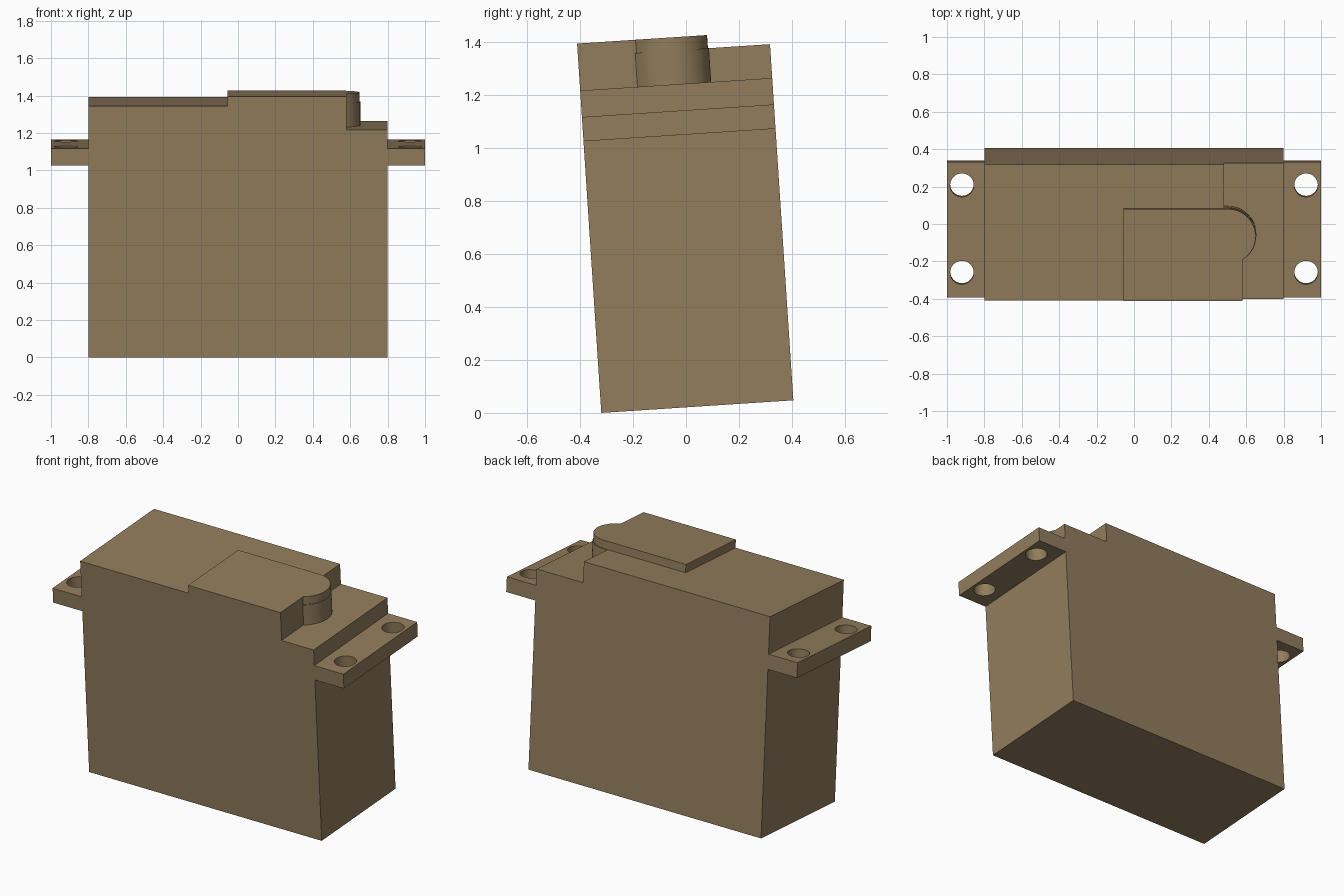
import bpy
import bmesh
from math import asin, acos, cos, sin, pi, radians
from mathutils import Matrix

cube = bpy.data.objects.get("Cube")
if cube:
    bpy.data.objects.remove(cube, do_unlink=True)

# Single casing colour
tan = bpy.data.materials.new("tan_plastic")
TAN = (0.29, 0.205, 0.108, 1)
tan.use_nodes = True
tan.diffuse_color = TAN
tan.node_tree.nodes["Principled BSDF"].inputs["Base Color"].default_value = TAN

# The whole casing leans back about its front bottom edge
LEAN = Matrix.Translation((0, -0.32, 0)) @ Matrix.Rotation(radians(3.75), 4, "X")
DEPTH = 0.727
FLOOR, SHELF, DECK, TOP = 0, 1.22, 1.348, 1.398


def extrude(name, outline, offset):
    """Fill an outline, extrude it by offset and lean it."""
    bm = bmesh.new()
    face = bm.faces.new([bm.verts.new(p) for p in outline])
    grown = bmesh.ops.extrude_face_region(bm, geom=[face])
    verts = [g for g in grown["geom"] if isinstance(g, bmesh.types.BMVert)]
    bmesh.ops.translate(bm, verts=verts, vec=offset)
    bmesh.ops.recalc_face_normals(bm, faces=bm.faces)
    mesh = bpy.data.meshes.new(name)
    bm.to_mesh(mesh)
    bm.free()
    mesh.transform(LEAN)
    mesh.materials.append(tan)
    obj = bpy.data.objects.new(name, mesh)
    bpy.context.collection.objects.link(obj)
    return obj


def select(obj):
    bpy.ops.object.select_all(action="DESELECT")
    obj.select_set(True)
    bpy.context.view_layer.objects.active = obj


def smooth(obj):
    select(obj)
    bpy.ops.object.shade_smooth_by_angle(angle=radians(30))


def circle(x, y, z, r, start=0, end=2 * pi, steps=32):
    return [(x + r * cos(start + (end - start) * i / steps),
             y + r * sin(start + (end - start) * i / steps), z)
            for i in range(steps + 1)]


# Stepped body, drawn from the front
profile = [(-0.8, FLOOR), (0.8, FLOOR), (0.8, SHELF), (0.48, SHELF),
           (0.48, DECK), (-0.8, DECK)]
extrude("body", [(x, 0, z) for x, z in profile], (0, DEPTH, 0))


# Gear housing and its cover: a block with a rounded shaft boss at one corner
def boss(name, left, radius, low, high):
    cx, cy, side = 0.504, 0.346, 0.58
    start = -acos((side - cx) / radius)
    arc = circle(cx, cy, low, radius, start, pi / 2, 20)
    outline = [(left, 0, low), (side, 0, low)] + arc + [(left, cy + radius, low)]
    smooth(extrude(name, outline, (0, 0, high - low)))


boss("gear_housing", 0.48, 0.15, SHELF, DECK)
boss("gear_cover", -0.055, 0.146, DECK, TOP)

# Mounting flanges with two screw holes each
for side, name in ((1, "left_flange"), (-1, "right_flange")):
    low, high = 1.028, 1.12
    corners = [(0.8, 0), (1, 0), (1, DEPTH), (0.8, DEPTH)]
    flange = extrude(name, [(side * x, y, low) for x, y in corners],
                     (0, 0, high - low))
    for y in (0.134, 0.602):
        ring = circle(side * 0.92, y, low - 0.1, 0.063)[:-1]
        cutter = extrude("hole_cutter", ring, (0, 0, 0.3))
        cutter.hide_render = True
        cut = flange.modifiers.new("screw_hole", "BOOLEAN")
        cut.operation = "DIFFERENCE"
        cut.solver = "EXACT"
        cut.object = cutter
        select(flange)
        bpy.ops.object.modifier_apply(modifier=cut.name)
        bpy.data.objects.remove(cutter, do_unlink=True)
    smooth(flange)
